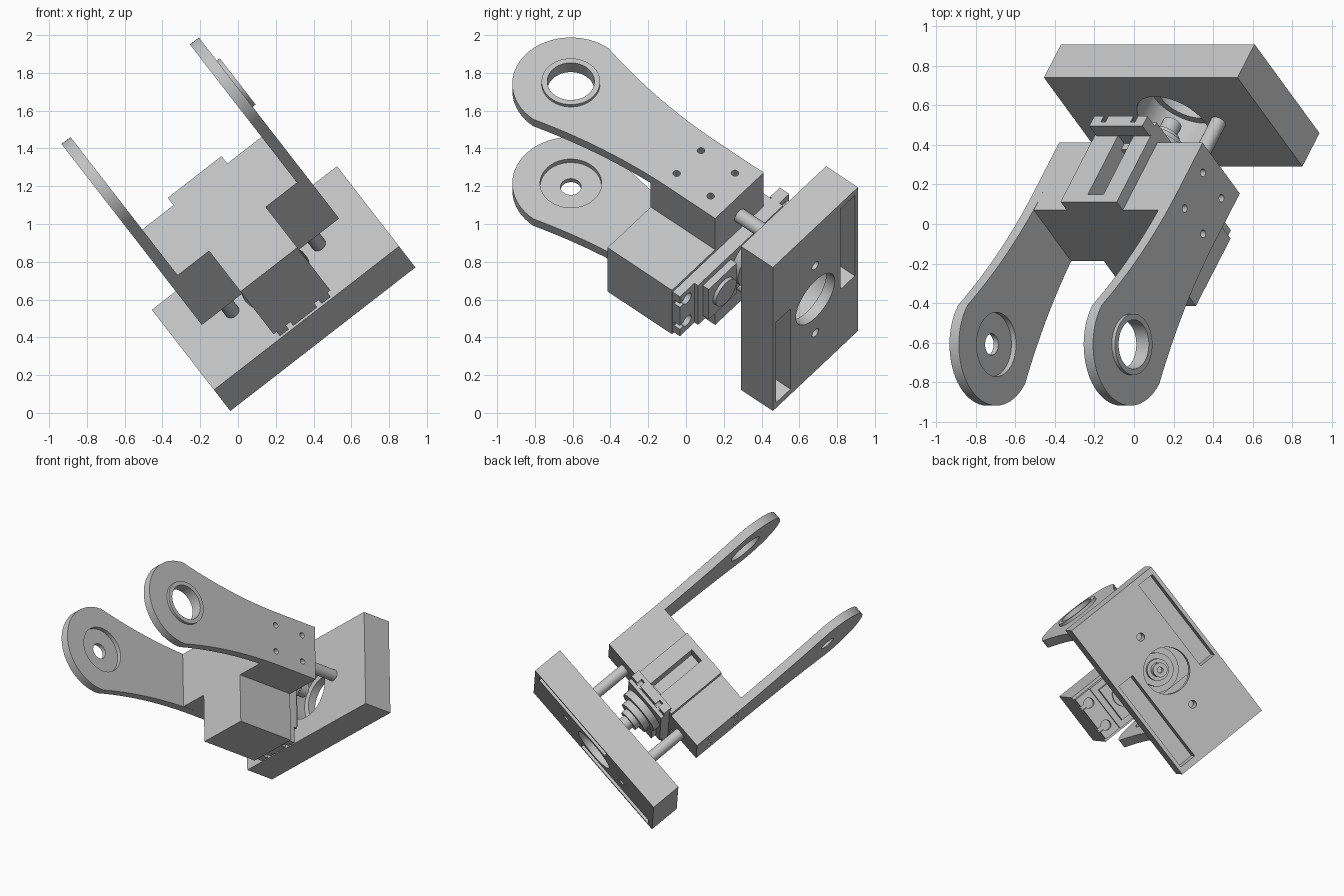
import bpy, bmesh, math
from mathutils import Matrix, Vector

cube = bpy.data.objects.get("Cube")
if cube:
    bpy.data.objects.remove(cube, do_unlink=True)

# Assembly frame: u across the arms, v up the servo, w from plate to arm tips
TILT, SWING = math.radians(37.8), math.radians(40)
u = Vector((math.cos(TILT), 0, math.sin(TILT)))
w = Vector((-u.z * math.sin(SWING), -math.cos(SWING), u.x * math.sin(SWING)))
v = w.cross(u)
FRAME = Matrix((u, v, w)).transposed().to_4x4()
FRAME.translation = (0.285, 0.685, 0.602)

grey = bpy.data.materials.new("light_grey")
grey.use_nodes = True
grey.diffuse_color = (0.55, 0.55, 0.55, 1)
grey.node_tree.nodes["Principled BSDF"].inputs["Base Color"].default_value = grey.diffuse_color


def finish(name, bm):
    bmesh.ops.recalc_face_normals(bm, faces=bm.faces[:])
    mesh = bpy.data.meshes.new(name)
    bm.to_mesh(mesh)
    bm.free()
    mesh.materials.append(grey)
    obj = bpy.data.objects.new(name, mesh)
    bpy.context.collection.objects.link(obj)
    obj.matrix_world = FRAME
    return obj


def box(name, us, vs, ws):
    bm = bmesh.new()
    spans = (us, vs, ws)
    size = [b - a for a, b in spans]
    centre = [(a + b) / 2 for a, b in spans]
    bmesh.ops.create_cube(bm, size=1, matrix=Matrix.Translation(centre) @ Matrix.Diagonal((*size, 1)))
    return finish(name, bm)


def cylinder(name, radius, span, a=0, b=0, axis="w", sides=40):
    """Along w at (u=a, v=b), or along u at (v=a, w=b)."""
    bm = bmesh.new()
    mid = sum(span) / 2
    if axis == "w":
        place = Matrix.Translation((a, b, mid))
    else:
        place = Matrix.Translation((mid, a, b)) @ Matrix.Rotation(math.pi / 2, 4, "Y")
    bmesh.ops.create_cone(bm, cap_ends=True, segments=sides, radius1=radius, radius2=radius,
                          depth=span[1] - span[0], matrix=place)
    return finish(name, bm)


def boolean(obj, tools, operation="DIFFERENCE"):
    for tool in tools:
        tool.hide_render = True
        mod = obj.modifiers.new("cut", "BOOLEAN")
        mod.operation, mod.solver, mod.object = operation, "EXACT", tool
    bpy.context.view_layer.update()
    graph = bpy.context.evaluated_depsgraph_get()
    mesh = bpy.data.meshes.new_from_object(obj.evaluated_get(graph))
    obj.modifiers.clear()
    obj.data = mesh
    for tool in tools:
        bpy.data.objects.remove(tool, do_unlink=True)


# Mounting plate: stepped centre hole, pin holes and two offset slots
plate = box("mounting_plate", (-0.62, 0.62), (-0.35, 0.35), (0, 0.22))
boolean(plate, [
    cylinder("hole", 0.16, (-0.1, 0.3)),
    cylinder("counterbore", 0.2, (0.06, 0.3)),
    cylinder("pin_hole", 0.027, (-0.1, 0.12), 0.29, sides=20),
    cylinder("pin_hole", 0.027, (-0.1, 0.12), -0.29, sides=20),
    box("slot", (-0.12, 0.575), (0.205, 0.325), (-0.1, 0.12)),
    box("slot", (-0.575, 0.12), (-0.325, -0.205), (-0.1, 0.12)),
])

# Arms with a rounded tip and a waist that flares toward it
TIP_W, TIP_R, HALF, START, FLARE = 1.69, 0.31, 0.2, 0.525, 0.85
side = [(HALF, START)]
for i in range(13):
    t = i / 12
    side.append((HALF + (TIP_R - HALF) * t * t, FLARE + (TIP_W - FLARE) * t))
tip = [(TIP_R * math.cos(math.pi * i / 32), TIP_W + TIP_R * math.sin(math.pi * i / 32))
       for i in range(1, 32)]
outline = side + tip + [(-a, b) for a, b in reversed(side)]


def make_arm(name, u0, u1):
    bm = bmesh.new()
    face = bm.faces.new([bm.verts.new((u0, a, b)) for a, b in outline])
    out = bmesh.ops.extrude_face_region(bm, geom=[face])
    verts = [g for g in out["geom"] if isinstance(g, bmesh.types.BMVert)]
    bmesh.ops.translate(bm, verts=verts, vec=(u1 - u0, 0, 0))
    return finish(name, bm)


def screw_holes(span):
    return [cylinder("screw_hole", 0.02, span, a, b, "u", 16)
            for a in (-0.1, 0.1) for b in (0.64, 0.875)]


left_arm = make_arm("left_arm", 0.40, 0.46)
boolean(left_arm, [cylinder("bore", 0.125, (0.3, 0.6), 0, TIP_W, "u")] + screw_holes((0.3, 0.6)))
right_arm = make_arm("right_arm", -0.46, -0.40)
boolean(right_arm, [cylinder("pocket", 0.163, (-0.43, -0.3), 0, TIP_W, "u"),
                    cylinder("axle_hole", 0.055, (-0.6, -0.3), 0, TIP_W, "u", 24)]
        + screw_holes((-0.6, -0.3)))

# Raised rim around the open bore
rim = cylinder("bearing_rim", 0.155, (0.405, 0.48), 0, TIP_W, "u")
boolean(rim, [cylinder("bore", 0.125, (0.3, 0.6), 0, TIP_W, "u")])

# Blocks joining the arms to the servo, and the pins into the plate
for s, label in ((1, "left"), (-1, "right")):
    box(label + "_block", sorted((s * 0.19, s * 0.40)), (-HALF, HALF), (START, 0.97))
    cylinder(label + "_pin", 0.04, (0.14, 0.54), s * 0.29, sides=24)

# Servo body: grooved top, notched screw lugs at its lower end
body = box("servo_body", (-0.19, 0.19), (-0.555, 0.2), (START, 0.97))
boolean(body, [box("groove", (-0.04, 0.06), (0.1, 0.4), (0.57, 0.92))])
for name, span in (("servo_top_right", (-0.19, -0.04)), ("servo_top_left", (0.06, 0.17))):
    box(name, span, (0.2, 0.265), (START, 0.97))
box("servo_top_end", (-0.04, 0.06), (0.2, 0.265), (0.92, 0.97))

for end, (v0, v1) in (("lower", (-0.55, -0.43)), ("upper", (0.27, 0.35))):
    lug = box(end + "_servo_lug", (-0.17, 0.17), (v0, v1), (0.475, 0.54))
    mid = (v0 + v1) / 2
    cuts = [cylinder("lug_hole", 0.035, (0.4, 0.515), s * 0.095, mid, sides=20) for s in (1, -1)]
    edge = (v0 - 0.1, mid) if end == "lower" else (mid, v1 + 0.1)
    cuts += [box("lug_slit", (s * 0.095 - 0.015, s * 0.095 + 0.015), edge, (0.4, 0.515))
             for s in (1, -1)]
    boolean(lug, cuts)

# Gear case, output hub and spline
box("gear_case", (-0.17, 0.17), (-0.43, 0.27), (0.45, 0.53))
box("gear_cover", (-0.13, 0.13), (-0.39, -0.16), (0.41, 0.46))
cylinder("cover_boss", 0.085, (0.39, 0.42), 0, -0.27)
cylinder("hub_base", 0.16, (0.40, 0.46))
cylinder("hub_step", 0.115, (0.35, 0.41))
cylinder("hub_collar", 0.075, (0.31, 0.36))
spline = cylinder("output_spline", 0.05, (0.23, 0.32), sides=24)
boolean(spline, [cylinder("spline_bore", 0.02, (0.1, 0.28), sides=16)])

# Smooth round surfaces, keep edges crisp
for obj in bpy.context.scene.objects:
    if obj.type == "MESH":
        obj.data.polygons.foreach_set("use_smooth", [True] * len(obj.data.polygons))
        obj.data.set_sharp_from_angle(angle=math.radians(30))
